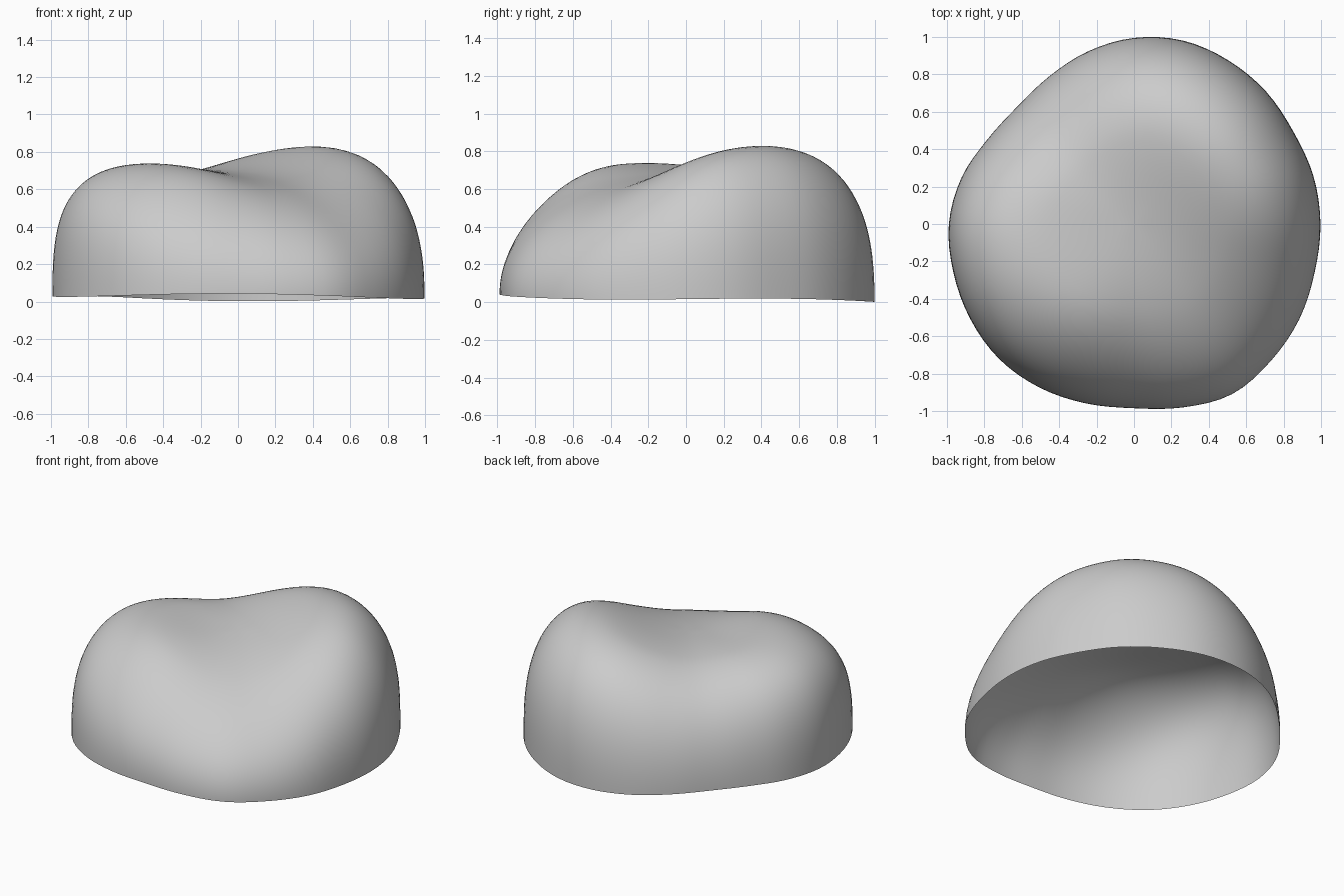
import bpy, bmesh
from math import sin, cos, pi, exp, sqrt, radians, remainder

if "Cube" in bpy.data.objects:
    bpy.data.objects.remove(bpy.data.objects["Cube"])

# Rim radius every 15 degrees, counter-clockwise from +x
RADII = [.997, .993, .985, 1.0, 1.01, 1.015, .995, .955, .91, .885, .905, .955,
         .99, 1.0, 1.012, 1.02, 1.01, .993, .985, 1.015, 1.05, 1.035, 1.02, 1.0]
SEGMENTS, RINGS = 96, 36


def rim_radius(a):
    """Smooth closed interpolation of the rim outline."""
    n = len(RADII)
    f = a / (2 * pi) * n
    i, t = int(f), f - int(f)
    p0, p1, p2, p3 = (RADII[(i + k) % n] for k in (-1, 0, 1, 2))
    return p1 + .5 * t * (p2 - p0 + t * (2*p0 - 5*p1 + 4*p2 - p3
                                        + t * (3*(p1 - p2) + p3 - p0)))


def around(a, centre, width):
    """Bell curve around a compass direction, in degrees."""
    return exp(-(remainder(a - radians(centre), 2 * pi) / radians(width))**2)


def height(x, y, r, a):
    """Domed profile with two lobes set along the diagonal."""
    u, v = (x + y) / sqrt(2), (x - y) / sqrt(2)
    right = exp(-((u - .64) / .47)**2 - (v / .95)**2)
    left = exp(-((u + .55) / .38)**2 - ((v + .08) / .75)**2)
    top = .655 + .19 * right + .085 * left - .1 * v * (1 - right) * (1 - .6 * left)
    # walls are steeper at the lobe ends
    k = min(1, around(a, 42, 60) + around(a, 200, 48)) * min(1, 2 * r)
    wall = max(0, 1 - r**(2.5 + 3.1 * k))**(.5 - .17 * k)
    rim = .022 - .012 * sin(a) - .006 * cos(a) + .008 * sin(3 * a)
    return top * wall + rim * r**8


# Open, single-skinned shell built from concentric rings
bm = bmesh.new()
apex = bm.verts.new((0, 0, height(0, 0, 0, 0)))
rings = []
for j in range(1, RINGS + 1):
    r = 1 - (1 - j / RINGS)**2.7
    ring = []
    for i in range(SEGMENTS):
        a = 2 * pi * i / SEGMENTS
        x, y = rim_radius(a) * r * cos(a), rim_radius(a) * r * sin(a)
        ring.append(bm.verts.new((x, y, height(x, y, r, a))))
    rings.append(ring)
for i in range(SEGMENTS):
    n = (i + 1) % SEGMENTS
    bm.faces.new((apex, rings[0][i], rings[0][n]))
    for inner, outer in zip(rings, rings[1:]):
        bm.faces.new((inner[i], outer[i], outer[n], inner[n]))
for f in bm.faces:
    f.smooth = True

mesh = bpy.data.meshes.new("lobed_shell")
bm.to_mesh(mesh)
bm.free()
shell = bpy.data.objects.new("lobed_shell", mesh)
bpy.context.collection.objects.link(shell)
